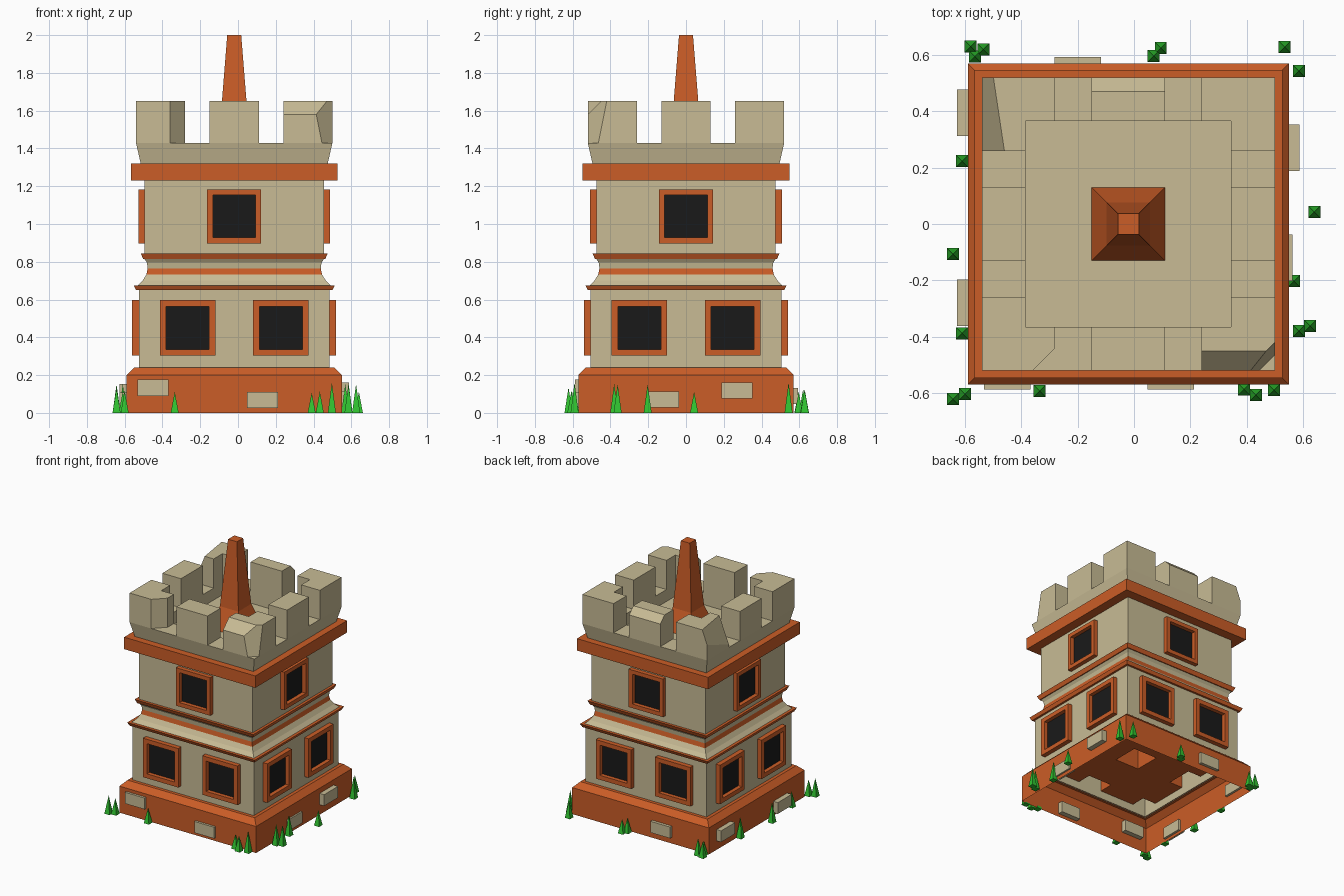
import bpy, bmesh, math, random
from mathutils import Vector, Matrix

if "Cube" in bpy.data.objects:
    bpy.data.objects.remove(bpy.data.objects["Cube"])

random.seed(4)
CX = -0.02  # tower axis


def material(name, rgb):
    m = bpy.data.materials.new(name)
    m.diffuse_color = (*rgb, 1)
    m.use_nodes = True
    m.node_tree.nodes["Principled BSDF"].inputs["Base Color"].default_value = m.diffuse_color
    return m


BEIGE = material("stone_beige", (0.58, 0.50, 0.30))
ORANGE = material("terracotta", (0.60, 0.11, 0.02))
BLACK = material("window_dark", (0.01, 0.01, 0.01))
GREEN = material("grass_green", (0.03, 0.55, 0.03))


def finish(name, bm, *mats, x=CX):
    bmesh.ops.recalc_face_normals(bm, faces=bm.faces)
    me = bpy.data.meshes.new(name)
    bm.to_mesh(me)
    bm.free()
    ob = bpy.data.objects.new(name, me)
    ob.location.x = x
    for m in mats:
        me.materials.append(m)
    bpy.context.collection.objects.link(ob)
    return ob


def square_lathe(name, profile, mat, cap=False, closed=False):
    """Sweep (half width, height) points around a square."""
    bm = bmesh.new()
    rings = [[bm.verts.new((sx * h, sy * h, z)) for sx, sy in
              ((-1, -1), (1, -1), (1, 1), (-1, 1))] for h, z in profile]
    pairs = list(zip(rings, rings[1:]))
    if closed:
        pairs.append((rings[-1], rings[0]))
    for a, b in pairs:
        for i in range(4):
            j = (i + 1) % 4
            bm.faces.new((a[i], a[j], b[j], b[i]))
    if cap:
        bm.faces.new(rings[-1])
    return finish(name, bm, mat)


# Tower body, bottom to top (open underneath)
square_lathe("base", [(.57, 0), (.57, .2), (.53, .24), (.50, .24)], ORANGE)
square_lathe("lower_wall", [(.505, .235), (.505, .655)], BEIGE)
square_lathe("lower_trim", [(.50, .65), (.52, .65), (.532, .675), (.50, .675)], ORANGE, closed=True)
square_lathe("waist_lower", [(.51, .675), (.485, .70), (.465, .732)], BEIGE)
square_lathe("waist_band", [(.465, .732), (.458, .765)], ORANGE)
square_lathe("waist_upper", [(.458, .765), (.462, .795), (.475, .815)], BEIGE)
square_lathe("upper_trim", [(.46, .815), (.482, .815), (.495, .845), (.46, .845)], ORANGE, closed=True)
square_lathe("upper_wall", [(.475, .84), (.475, 1.235)], BEIGE)
square_lathe("cornice", [(.46, 1.23), (.547, 1.23), (.547, 1.32), (.46, 1.32)], ORANGE, closed=True)
square_lathe("parapet", [(.495, 1.32), (.52, 1.43), (.365, 1.43), (.365, 1.34)], BEIGE, cap=True)
square_lathe("spire", [(.13, 1.34), (.077, 1.5), (.037, 2.0)], ORANGE, cap=True)


# Battlements, some with chipped edges given as (point, normal)
def merlon(name, outline, chips=()):
    bm = bmesh.new()
    f = bm.faces.new([bm.verts.new((x, y, 1.43)) for x, y in outline])
    up = bmesh.ops.extrude_face_region(bm, geom=[f])["geom"]
    bmesh.ops.translate(bm, vec=(0, 0, .22), verts=[v for v in up if isinstance(v, bmesh.types.BMVert)])
    for co, no in chips:
        res = bmesh.ops.bisect_plane(bm, geom=bm.verts[:] + bm.edges[:] + bm.faces[:], dist=1e-5,
                                     plane_co=co, plane_no=Vector(no).normalized(), clear_outer=True)
        cut = [e for e in res["geom_cut"] if isinstance(e, bmesh.types.BMEdge)]
        bmesh.ops.edgeloop_fill(bm, edges=cut)
    finish(name, bm, BEIGE)


O, I, A, M = .52, .365, .26, .13
ell = [(A, I), (A, O), (O, O), (O, A), (I, A), (I, I)]
corner_chips = {
    (1, -1): [((.4, -.52, 1.58), (0, -1, 1)), ((.45, -.52, 1.5), (1, -1, .2))],
    (-1, -1): [((-.34, -.52, 1.5), (1, -1, 0))],
    (-1, 1): [((-.44, .26, 1.65), (-1, -.15, .4))],
}
for sx in (-1, 1):
    for sy in (-1, 1):
        merlon("corner_merlon", [(x * sx, y * sy) for x, y in ell], corner_chips.get((sx, sy), ()))
for s in (-1, 1):
    chips = [((0, .47, 1.65), (0, 1, 1))] if s == 1 else ()
    merlon("middle_merlon", [(-M, s * I), (M, s * I), (M, s * O), (-M, s * O)], chips)
    merlon("side_merlon", [(s * I, -M), (s * O, -M), (s * O, M), (s * I, M)])


# Windows: bars running right through the tower with recessed panes at both ends
def window_bar(name, offset, z, depth, half, turn):
    bm = bmesh.new()
    bmesh.ops.create_cube(bm, size=2)
    bmesh.ops.scale(bm, vec=(half, depth, half), verts=bm.verts)
    ends = [f for f in bm.faces if abs(f.normal.y) > .9]
    bmesh.ops.inset_individual(bm, faces=ends, thickness=half - .1)
    for f in ends:
        n = f.normal.copy()
        new = bmesh.ops.extrude_face_region(bm, geom=[f])["geom"]
        bmesh.ops.translate(bm, vec=n * -.03, verts=[v for v in new if isinstance(v, bmesh.types.BMVert)])
        for g in new:
            if isinstance(g, bmesh.types.BMFace):
                g.material_index = 1
    bmesh.ops.delete(bm, geom=ends, context='FACES_ONLY')
    bmesh.ops.translate(bm, vec=(offset, 0, z), verts=bm.verts)
    bm.transform(Matrix.Rotation(turn, 4, 'Z'))
    finish(name, bm, ORANGE, BLACK)


for turn in (0, math.pi / 2):
    for off in (-.247, .247):
        window_bar("lower_windows", off, .45, .54, .147, turn)
    window_bar("upper_windows", 0, 1.04, .507, .143, turn)


# Loose stones set into the base: centre, size
def stone(c, size):
    bm = bmesh.new()
    bmesh.ops.create_cube(bm, size=1)
    bmesh.ops.scale(bm, vec=size, verts=bm.verts)
    bmesh.ops.translate(bm, vec=c, verts=bm.verts)
    finish("base_stone", bm, BEIGE, x=0)


for x, y, z in ((-.45, -.56, .133), (.13, -.56, .068), (-.20, .565, .09)):
    stone((x, y, z), (.165, .055, .085))
for x, y, z in ((.535, -.12, .07), (.56, .27, .118), (-.60, .395, .11), (-.60, -.28, .065)):
    stone((x, y, z), (.055, .165, .085))


# Grass blades: four-sided spikes around the foot
blades = [(-.58, .63), (-.565, .595), (-.535, .62), (.07, .597), (.095, .625), (.535, .628),
          (.585, .543), (-.61, .223), (-.643, -.107), (-.61, -.388), (-.643, -.622), (-.60, -.604),
          (-.335, -.593), (.39, -.587), (.433, -.607), (.497, -.59), (.585, -.38), (.625, -.362),
          (.568, -.203), (.64, .043)]
for x, y in blades:
    h = random.uniform(.10, .165)
    bm = bmesh.new()
    bmesh.ops.create_cone(bm, segments=4, radius1=.03, radius2=0, depth=h, cap_ends=True,
                          matrix=Matrix.Translation((x, y, h / 2)) @ Matrix.Rotation(math.pi / 4, 4, 'Z'))
    finish("grass_blade", bm, GREEN, x=0)
